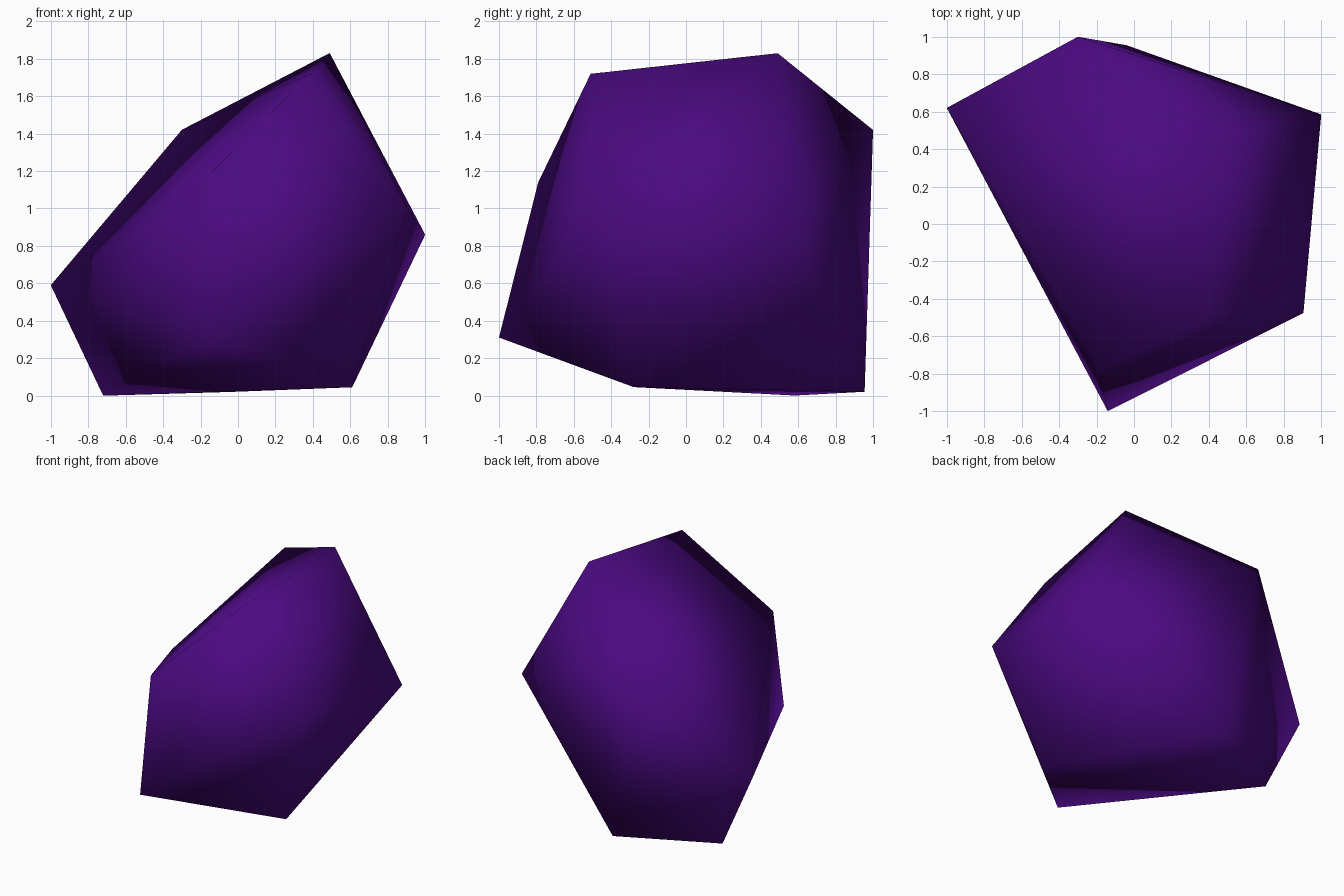
import bpy, bmesh

if "Cube" in bpy.data.objects:
    bpy.data.objects.remove(bpy.data.objects["Cube"])

# Corner points of the angular stone
corners = [
    (0.49, 0.49, 1.83), (0.39, -0.51, 1.72), (-0.30, 1.00, 1.42),   # crown
    (-0.195, -0.79, 1.14), (0.905, -0.475, 1.00), (1.00, 0.585, 0.86),  # waist
    (-1.00, 0.62, 0.59), (-0.14, -1.00, 0.31),
    (0.61, -0.28, 0.045), (-0.04, 0.955, 0.02), (-0.72, 0.58, 0.0),  # base
]

# Stone: convex skin around the corners, softly shaded across the facets
bm = bmesh.new()
for co in corners:
    bm.verts.new(co)
bmesh.ops.convex_hull(bm, input=list(bm.verts))
bmesh.ops.recalc_face_normals(bm, faces=list(bm.faces))
for f in bm.faces:
    f.smooth = True
mesh = bpy.data.meshes.new("stone")
bm.to_mesh(mesh)
bm.free()

# Deep indigo colour
mat = bpy.data.materials.new("indigo")
mat.diffuse_color = (0.0704, 0.003, 0.2232, 1.0)
mat.use_nodes = True
mat.node_tree.nodes["Principled BSDF"].inputs["Base Color"].default_value = mat.diffuse_color
mesh.materials.append(mat)

stone = bpy.data.objects.new("stone", mesh)
bpy.context.collection.objects.link(stone)
